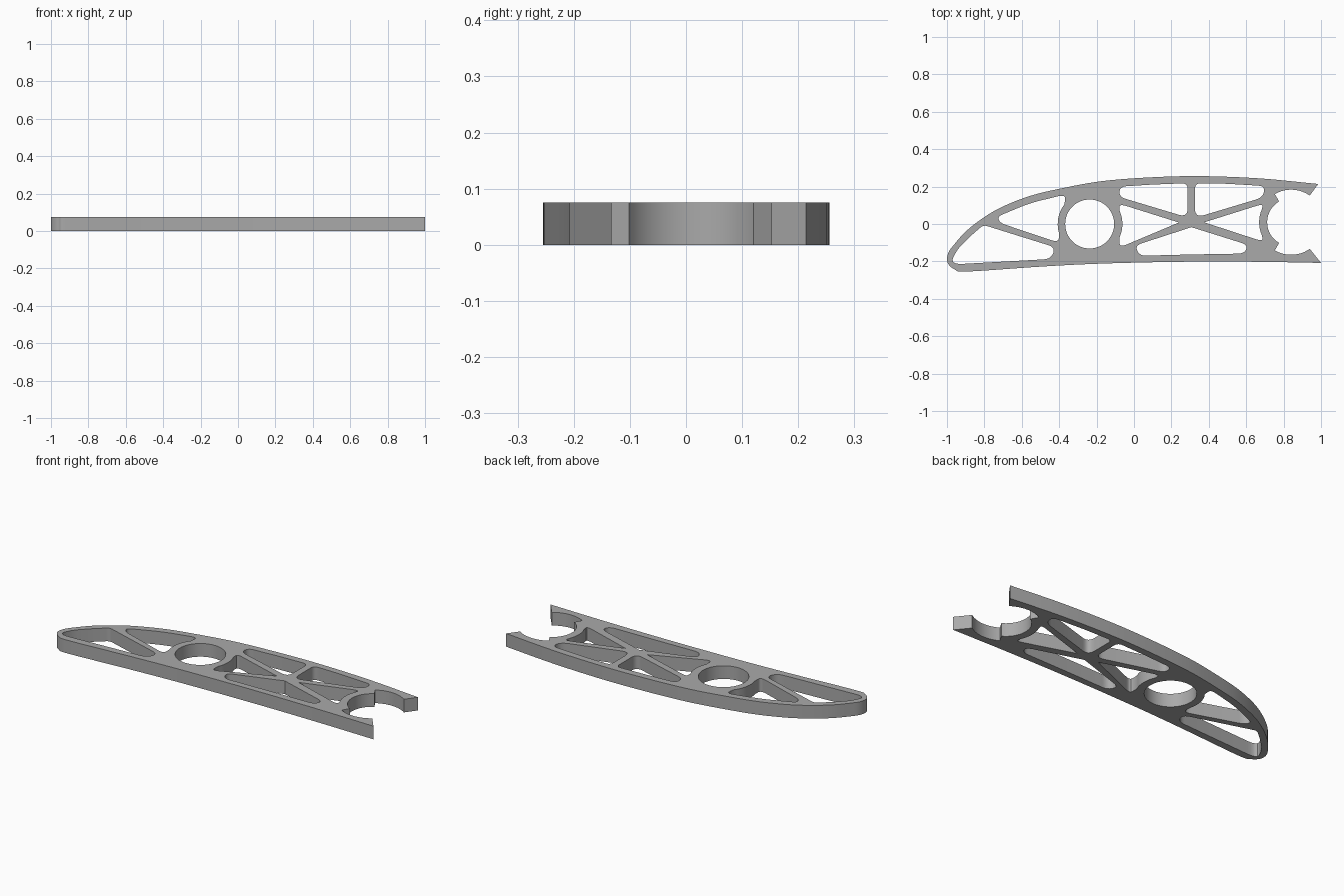
import bpy, bmesh
from math import cos, sin, radians
from mathutils import Vector

cube = bpy.data.objects.get("Cube")
if cube:
    bpy.data.objects.remove(cube, do_unlink=True)

THICKNESS = 0.075
BORE = (-0.237, 0.0)
SOCKET = (0.84, 0.0095)


def arc(centre, radius, start, end, steps=12):
    """Points along a circular arc, angles in degrees."""
    angles = [radians(start + (end - start) * i / steps) for i in range(steps + 1)]
    return [(centre[0] + radius * cos(a), centre[1] + radius * sin(a)) for a in angles]


def smooth_path(points, steps=6):
    """Open Catmull-Rom curve through the points."""
    p = [Vector(q) for q in points]
    p = [2 * p[0] - p[1]] + p + [2 * p[-1] - p[-2]]
    out = []
    for a, b, c, d in zip(p, p[1:], p[2:], p[3:]):
        for i in range(steps):
            t = i / steps
            out.append(0.5 * (2 * b + (c - a) * t + (2 * a - 5 * b + 4 * c - d) * t ** 2
                              + (3 * b - a - 3 * c + d) * t ** 3))
    return out + [p[-2]]


def rounded(corners, steps=6):
    """Closed polygon; each corner is (x, y) or (x, y, setback of its fillet)."""
    out = []
    for i, corner in enumerate(corners):
        here = Vector(corner[:2])
        if len(corner) == 2:
            out.append(here)
            continue
        ends = []
        for other in (corners[i - 1], corners[(i + 1) % len(corners)]):
            span = Vector(other[:2]) - here
            ends.append(here + span.normalized() * min(corner[2], span.length * 0.48))
        for k in range(steps + 1):
            t = k / steps
            out.append(ends[0] * (1 - t) ** 2 + here * 2 * t * (1 - t) + ends[1] * t ** 2)
    return out


# Outer skin of the rib, from the upper trailing tip round the nose to the lower tip
skin = smooth_path([
    (0.985, 0.214), (0.67, 0.244), (0.35, 0.256), (0.08, 0.249), (-0.18, 0.228),
    (-0.4, 0.188), (-0.556, 0.15), (-0.7, 0.094), (-0.8, 0.037), (-0.893, -0.034),
    (-0.957, -0.104), (-0.993, -0.155), (-0.997, -0.205), (-0.96, -0.242), (-0.89, -0.254),
    (-0.5, -0.228), (-0.18, -0.212), (0.25, -0.202), (0.65, -0.202), (1.0, -0.208)])

# Stepped open socket at the trailing end
socket = (arc(SOCKET, 0.174, -55, -120) + arc(SOCKET, 0.128, -120, -240, 20)
          + arc(SOCKET, 0.174, 120, 55))

# Round bore and lightening pockets
bore = arc(BORE, 0.131, 0, 352.5, 47)
nose_lower = rounded([
    (-0.805, -0.005, 0.02), (-0.42, -0.125, 0.04), (-0.445, -0.187, 0.04),
    (-0.985, -0.217, 0.07), (-0.945, -0.137, 0.03), (-0.88, -0.07, 0.03)])
nose_upper = rounded(
    [(-0.715, 0.005, 0.03), (-0.73, 0.04, 0.03), (-0.556, 0.112, 0.06),
     (-0.365, 0.158, 0.04)] + arc(BORE, 0.171, 142, 196, 8) + [(-0.402, -0.1, 0.045)])
mid_upper = rounded([
    (-0.075, 0.2, 0.035), (0.1, 0.211), (0.287, 0.218, 0.03),
    (0.287, 0.035, 0.05), (-0.08, 0.145, 0.04)])
rear_upper = rounded([
    (0.326, 0.218, 0.03), (0.5, 0.215), (0.7, 0.203, 0.035),
    (0.69, 0.142, 0.045), (0.326, 0.033, 0.05)])
mid_side = rounded(
    [(0.24, 0.008), (-0.078, 0.108, 0.04)] + arc(BORE, 0.175, 24, -24, 8)
    + [(-0.078, -0.126, 0.04)])
rear_side = rounded(
    [(0.375, 0.009), (0.69, -0.094, 0.045)] + arc(SOCKET, 0.171, 204, 156, 8)
    + [(0.69, 0.108, 0.045)])
lower = rounded([
    (0.307, -0.017), (0.005, -0.115, 0.04), (0.03, -0.17, 0.035),
    (0.3, -0.163), (0.59, -0.158, 0.035), (0.61, -0.112, 0.04)])

# Fill the outline with its openings and extrude
curve = bpy.data.curves.new("rib_profile", "CURVE")
curve.dimensions = "2D"
curve.fill_mode = "BOTH"
curve.extrude = THICKNESS / 2
for loop in (skin + socket, bore, nose_lower, nose_upper, mid_upper, rear_upper,
             mid_side, rear_side, lower):
    spline = curve.splines.new("POLY")
    spline.points.add(len(loop) - 1)
    for point, q in zip(spline.points, loop):
        point.co = (q[0], q[1], 0, 1)
    spline.use_cyclic_u = True

profile = bpy.data.objects.new("rib_profile", curve)
bpy.context.collection.objects.link(profile)
bpy.context.view_layer.update()
evaluated = profile.evaluated_get(bpy.context.evaluated_depsgraph_get())
mesh = bpy.data.meshes.new_from_object(evaluated)
bpy.data.objects.remove(profile, do_unlink=True)
bpy.data.curves.remove(curve)

# Weld the caps to the walls and stand the part on the floor
bm = bmesh.new()
bm.from_mesh(mesh)
bmesh.ops.remove_doubles(bm, verts=bm.verts, dist=0.0002)
bmesh.ops.recalc_face_normals(bm, faces=bm.faces)
bmesh.ops.translate(bm, verts=bm.verts, vec=(0, 0, THICKNESS / 2))
bm.to_mesh(mesh)
bm.free()
mesh.name = "wing_rib"

grey = bpy.data.materials.new("plain_grey")
grey.use_nodes = True
colour = (0.4, 0.4, 0.4, 1)
grey.diffuse_color = colour
grey.node_tree.nodes["Principled BSDF"].inputs["Base Color"].default_value = colour
mesh.materials.clear()
mesh.materials.append(grey)

rib = bpy.data.objects.new("wing_rib", mesh)
bpy.context.collection.objects.link(rib)
bpy.context.view_layer.objects.active = rib
rib.select_set(True)
bpy.ops.object.shade_smooth_by_angle(angle=radians(30))
